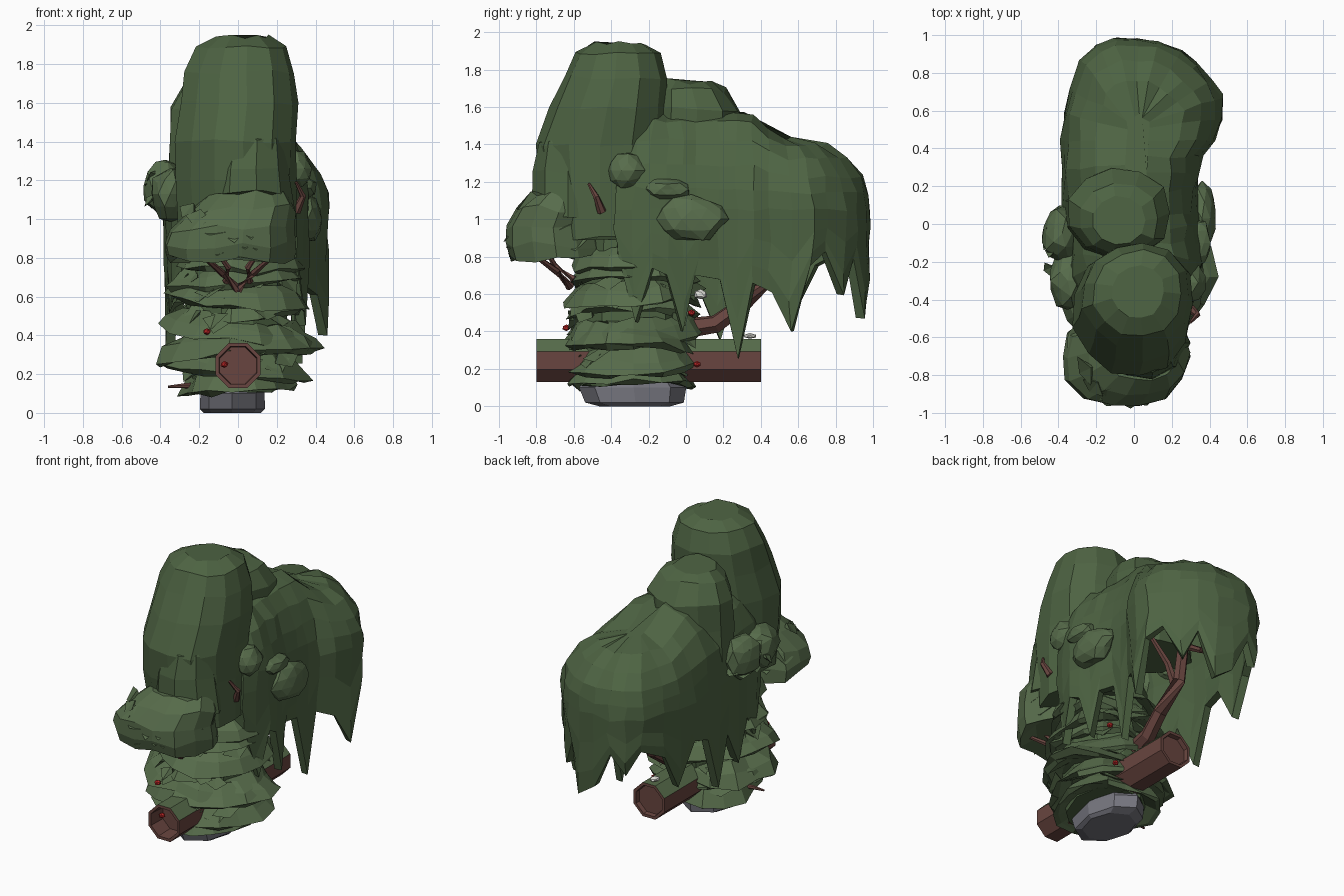
import bpy, bmesh, math, random
from mathutils import Vector

random.seed(4)
R = random.uniform


def mat(name, c):
    m = bpy.data.materials.new(name)
    m.diffuse_color = (*c, 1)
    return m


GREEN = mat("foliage", (0.075, 0.125, 0.055))
LIGHT = mat("light_foliage", (0.095, 0.15, 0.07))
BROWN = mat("bark", (0.14, 0.06, 0.05))
GREY = mat("rock", (0.18, 0.18, 0.21))
RED = mat("berry", (0.5, 0.02, 0.02))
WHITE = mat("petal", (0.75, 0.75, 0.7))


def finish(name, bm, *mats):
    bmesh.ops.recalc_face_normals(bm, faces=bm.faces)
    me = bpy.data.meshes.new(name)
    bm.to_mesh(me)
    bm.free()
    for m in mats:
        me.materials.append(m)
    ob = bpy.data.objects.new(name, me)
    bpy.context.collection.objects.link(ob)
    return ob


def skin(bm, rows, caps=True):
    """Join closed rows of points with faces."""
    vs = [[bm.verts.new(p) for p in row] for row in rows]
    n = len(vs[0])
    for a, b in zip(vs, vs[1:]):
        for i in range(n):
            j = (i + 1) % n
            bm.faces.new((a[i], a[j], b[j], b[i]))
    if caps:
        bm.faces.new(vs[0])
        bm.faces.new(vs[-1])


def loft(name, rings, n, m, jit=0.05, zj=0.02, tilt=(0, 0)):
    """Rings are (centre x, centre y, z, radius x, radius y)."""
    bm = bmesh.new()
    side = [1 + R(-jit, jit) for _ in range(n)]
    rows = []
    for cx, cy, z, rx, ry in rings:
        row = []
        for i in range(n):
            a = 2 * math.pi * i / n
            k = side[i] * (1 + R(-jit, jit) * 0.4)
            x, y = math.cos(a) * rx * k, math.sin(a) * ry * k
            row.append((cx + x, cy + y, z + R(-zj, zj) + tilt[0] * x + tilt[1] * y))
        rows.append(row)
    skin(bm, rows)
    return finish(name, bm, m)


def clump(name, c, r, m, jit=0.12, sub=2):
    """Rough faceted ball of leaves."""
    bm = bmesh.new()
    bmesh.ops.create_icosphere(bm, subdivisions=sub, radius=1)
    for v in bm.verts:
        k = 1 + R(-jit, jit)
        v.co = Vector([c[i] + v.co[i] * r[i] * k for i in range(3)])
    return finish(name, bm, m)


def leaves(name, c, r, count, m, size=0.09, zmin=-0.5):
    """Bent leaves lying on an ellipsoid, tips pointing down and out."""
    bm = bmesh.new()
    for _ in range(count):
        z, a = R(zmin, 0.7), R(0, 2 * math.pi)
        q = math.sqrt(1 - z * z)
        d = Vector((q * math.cos(a), q * math.sin(a), z))
        p = Vector([c[i] + d[i] * r[i] for i in range(3)])
        out = Vector((math.cos(a), math.sin(a), 0))
        s = Vector((-out.y, out.x, R(-0.4, 0.4))) * size * R(0.6, 1.1)
        tip = p + out * size * 0.35 - Vector((0, 0, size * R(0.3, 0.7)))
        b = p - out * size * 0.5 + Vector((0, 0, size * 0.4))
        v = [bm.verts.new(t) for t in (b, p - s, tip, p + s, p - out * size * 0.7)]
        for f in ((0, 1, 2), (0, 2, 3), (4, 2, 1), (4, 3, 2), (4, 1, 0), (4, 0, 3)):
            bm.faces.new([v[i] for i in f])
    return finish(name, bm, m)


def stick(name, pts, r0, r1, n=6):
    """Tapered branch along a path."""
    bm = bmesh.new()
    pts = [Vector(p) for p in pts]
    rows = []
    for k, p in enumerate(pts):
        d = (pts[min(k + 1, len(pts) - 1)] - pts[max(k - 1, 0)]).normalized()
        u = d.orthogonal().normalized()
        w = d.cross(u)
        r = r0 + (r1 - r0) * k / (len(pts) - 1)
        rows.append([p + r * (u * math.cos(2 * math.pi * i / n) + w * math.sin(2 * math.pi * i / n)) for i in range(n)])
    skin(bm, rows)
    return finish(name, bm, BROWN)


# base rock
loft("rock", [(-0.03, -0.27, 0.0, 0.15, 0.19), (-0.03, -0.27, 0.02, 0.17, 0.26),
              (-0.03, -0.28, 0.1, 0.17, 0.285), (-0.03, -0.28, 0.18, 0.14, 0.22)], 8, GREY, 0.03, 0)

# hollow octagonal log with mossy top
bm = bmesh.new()
ring = lambda y, r: [(r * math.cos(math.pi * (i + 0.5) / 4), y, 0.245 + r * math.sin(math.pi * (i + 0.5) / 4)) for i in range(8)]
skin(bm, [ring(-0.68, 0.1), ring(-0.8, 0.105), ring(-0.8, 0.125), ring(0.4, 0.125), ring(0.4, 0.105), ring(0.37, 0.1)])
for f in bm.faces:
    c = f.calc_center_median()
    if c.z > 0.25 and abs(f.normal.y) < 0.5 and -0.4 < c.y < 0.1:
        f.material_index = 1
finish("log", bm, BROWN, LIGHT)

# inner core and stacked leaf skirts
loft("skirt_core", [(0, -0.29, 0.12, 0.22, 0.28), (0, -0.28, 0.4, 0.26, 0.3),
                    (0, -0.28, 0.95, 0.25, 0.27)], 10, GREEN)
tiers = [(0.15, 0.28, 0.34, 0.05, 0.0), (0.24, 0.36, 0.36, -0.08, 0.05), (0.33, 0.41, 0.36, 0.1, -0.05),
         (0.42, 0.40, 0.36, -0.16, 0.06), (0.52, 0.33, 0.33, 0.1, 0.0), (0.61, 0.35, 0.35, -0.06, 0.08),
         (0.7, 0.34, 0.33, 0.08, 0.0), (0.79, 0.33, 0.33, -0.05, 0.05)]
for k, (z, rx, ry, tx, ty) in enumerate(tiers):
    loft("leaf_skirt_%d" % k, [(0, -0.28, z + h, rx * s, ry * s) for h, s in
                               ((0.09, 0.72), (0.03, 0.9), (-0.035, 1.03), (-0.045, 0.95), (-0.01, 0.7))],
         15, LIGHT, 0.1, 0.022, (tx, ty))
leaves("skirt_leaves", (0, -0.28, 0.45), (0.34, 0.34, 0.45), 45, LIGHT, 0.1, -0.6)

# overhanging front brow
loft("brow", [(-0.04, -0.62, 0.81, 0.26, 0.2), (-0.05, -0.69, 0.79, 0.33, 0.27), (-0.05, -0.7, 0.86, 0.34, 0.28),
              (-0.04, -0.71, 0.95, 0.32, 0.27), (0.02, -0.68, 1.06, 0.27, 0.24), (0.05, -0.64, 1.13, 0.2, 0.2)],
     14, LIGHT, 0.06, 0.025)
leaves("brow_leaves", (-0.04, -0.69, 0.93), (0.31, 0.26, 0.2), 40, LIGHT, 0.08)

# tall front dome with a swelling on its face
loft("tall_dome", [(0, -0.46, 0.9, 0.31, 0.28), (-0.01, -0.46, 1.2, 0.32, 0.34), (-0.01, -0.46, 1.4, 0.32, 0.36),
                   (0.01, -0.42, 1.6, 0.31, 0.32), (0.01, -0.38, 1.76, 0.29, 0.28), (0.02, -0.37, 1.89, 0.24, 0.23),
                   (0.02, -0.36, 1.94, 0.14, 0.14)], 13, GREEN, 0.045, 0.012)
loft("dome_swelling", [(0.06, -0.63, 1.0, 0.23, 0.2), (0.06, -0.63, 1.25, 0.2, 0.2),
                       (0.07, -0.64, 1.4, 0.17, 0.15), (0.1, -0.62, 1.46, 0.12, 0.1)], 9, GREEN)

# middle dome
loft("middle_dome", [(-0.1, 0.06, 1.1, 0.27, 0.22), (-0.09, 0.05, 1.4, 0.27, 0.25), (-0.08, 0.06, 1.58, 0.27, 0.24),
                     (-0.08, 0.03, 1.69, 0.21, 0.19), (-0.08, 0.02, 1.74, 0.14, 0.13)], 11, GREEN)

# rear canopy: outline points (x, y, hem height) with hanging tips
hem = [(.30, -.38, 0.8), (.35, -.28, .45), (.37, -.19, .75), (.36, -.1, .7), (.35, -.02, .4), (.34, .06, .7),
       (.33, .18, .68), (.34, .27, .26), (.36, .36, .66), (.42, .45, .62), (.47, .56, .39), (.47, .68, .74),
       (.41, .76, .83), (.33, .85, .6), (.25, .92, .78), (.14, .97, .48), (.02, .99, .55), (-.1, .99, .8),
       (-.2, .95, .66), (-.28, .87, .82), (-.34, .72, .76), (-.37, .58, .5), (-.385, .44, .76), (-.385, .3, .72),
       (-.38, .17, .36), (-.37, .05, .66), (-.36, -.06, .42), (-.35, -.17, .7), (-.34, -.28, .5), (-.3, -.38, .8)]


def canopy_point(x, y, zb, t):
    sy = max(-0.15, min(0.5, y))
    top = 1.58 - 0.14 * max(0, (sy - 0.35) / 0.15)
    if t <= 1:
        s, z = math.sin(t * math.pi / 2), 1.05 + (top - 1.05) * math.cos(t * math.pi / 2)
    else:
        s, z = 1 - 0.04 * (t - 1), 1.05 + (zb - 1.05) * (t - 1)
    s = s ** 0.8
    j = 0.012
    return (0.02 + (x - 0.02) * s + R(-j, j), sy + (y - sy) * s + R(-j, j), z + R(-j, j))


bm = bmesh.new()
skin(bm, [[canopy_point(*p, t) for p in hem] for t in (0.06, 0.3, 0.5, 0.7, 0.86, 1, 1.4, 1.75, 2)], False)
bmesh.ops.remove_doubles(bm, verts=bm.verts, dist=0.03)
bmesh.ops.holes_fill(bm, edges=[e for e in bm.edges if e.is_boundary and e.verts[0].co.z > 1.3])
canopy = finish("rear_canopy", bm, GREEN)
sol = canopy.modifiers.new("thickness", 'SOLIDIFY')
sol.thickness, sol.offset = 0.05, -1

# side clumps of leaves
for nm, c, r in (("left_clump_front", (-0.35, -0.3, 1.13), (0.1, 0.16, 0.14)),
                 ("left_clump_rear", (-0.38, -0.05, 1.17), (0.11, 0.15, 0.15)),
                 ("right_clump_front", (0.29, -0.31, 1.26), (0.09, 0.11, 0.1)),
                 ("right_clump_rear", (0.36, 0.03, 1.0), (0.08, 0.18, 0.12)),
                 ("right_clump_upper", (0.33, -0.1, 1.16), (0.08, 0.13, 0.06))):
    clump(nm, c, r, LIGHT)
leaves("left_clump_leaves", (-0.36, -0.15, 1.14), (0.11, 0.24, 0.15), 22, LIGHT, 0.06)

# twigs under the brow, bark spur, ground twig and rear branches
for s in (-1, 1):
    stick("brow_twig_%d" % s, [(0, -0.62, 0.64), (0.08 * s, -0.69, 0.72), (0.17 * s, -0.8, 0.8)], 0.025, 0.012)
    stick("brow_twig_inner_%d" % s, [(0.06 * s, -0.6, 0.68), (0.05 * s, -0.7, 0.75), (0.1 * s, -0.74, 0.82)], 0.02, 0.012)
stick("bark_spur", [(0.3, -0.45, 1.04), (0.335, -0.48, 1.12), (0.3, -0.52, 1.19)], 0.025, 0.008)
stick("ground_twig", [(-0.2, -0.3, 0.14), (-0.28, -0.32, 0.14), (-0.36, -0.33, 0.135)], 0.02, 0.006)
stick("rear_branch", [(0, 0.02, 0.42), (0.02, 0.16, 0.44), (0.04, 0.3, 0.54), (0.02, 0.46, 0.7), (0, 0.5, 1.1), (0, 0.5, 1.4)], 0.055, 0.03)
stick("rear_side_branch", [(0.02, 0.42, 0.68), (0.08, 0.42, 0.82), (0.2, 0.4, 0.98)], 0.03, 0.015)
stick("rear_end_branch", [(0, 0.48, 0.95), (0.02, 0.68, 0.82), (0.03, 0.76, 0.9)], 0.025, 0.015)

# berries and small pale flowers
for k, p in enumerate([(-0.16, -0.64, 0.42), (-0.07, -0.72, 0.25), (0.2, 0.06, 0.225), (0.22, 0.03, 0.5)]):
    clump("berry_%d" % k, p, (0.022, 0.022, 0.018), RED, 0.05, 1)
clump("flower_0", (0.12, 0.08, 0.6), (0.025, 0.035, 0.03), WHITE, 0.2, 1)
clump("log_sprig", (0, 0.34, 0.375), (0.03, 0.04, 0.015), WHITE, 0.2, 1)
